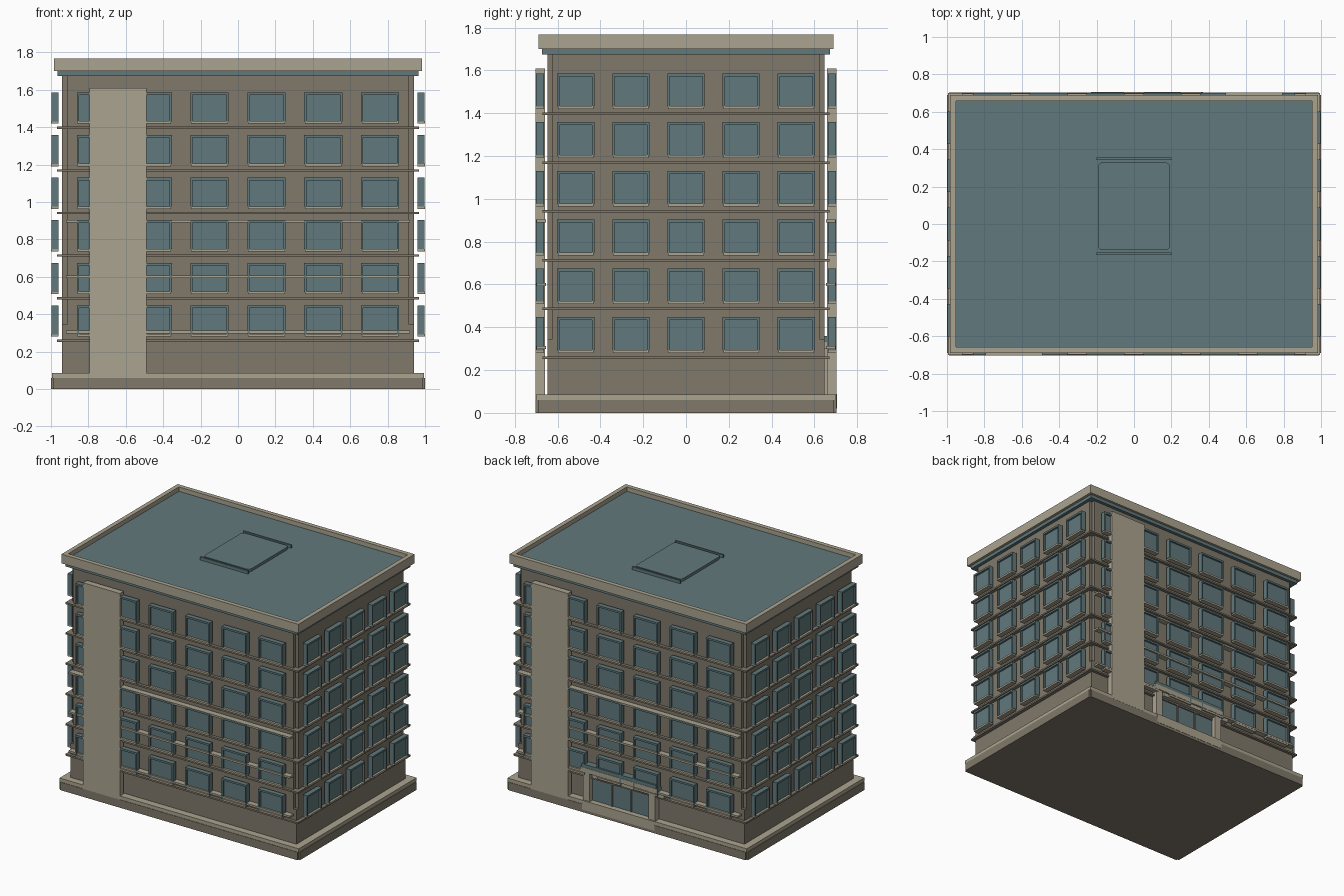
import bpy, bmesh
from mathutils import Matrix, Vector

if "Cube" in bpy.data.objects:
    bpy.data.objects.remove(bpy.data.objects["Cube"])


def material(name, rgb):
    m = bpy.data.materials.new(name)
    m.use_nodes = True
    m.diffuse_color = (*rgb, 1)
    m.node_tree.nodes["Principled BSDF"].inputs["Base Color"].default_value = (*rgb, 1)
    return m


TAN = material("light tan stone", (0.41, 0.37, 0.28))
BROWN = material("brown wall", (0.215, 0.19, 0.145))
TEAL = material("teal glass", (0.12, 0.19, 0.2))


def finish(name, bm, mat):
    bmesh.ops.recalc_face_normals(bm, faces=bm.faces)
    me = bpy.data.meshes.new(name)
    bm.to_mesh(me)
    bm.free()
    me.materials.append(mat)
    ob = bpy.data.objects.new(name, me)
    bpy.context.collection.objects.link(ob)
    return ob


def add_box(bm, x, y, z, turn=None):
    """Box spanning the given (low, high) ranges, optionally turned."""
    size = [b - a for a, b in (x, y, z)]
    mid = [(a + b) / 2 for a, b in (x, y, z)]
    m = Matrix.Translation(mid) @ Matrix.Diagonal((*size, 1))
    bmesh.ops.create_cube(bm, size=1, matrix=(turn or Matrix()) @ m)


def boxes(name, mat, *spans):
    bm = bmesh.new()
    for s in spans:
        add_box(bm, *s)
    return finish(name, bm, mat)


def sym(a):
    return (-a, a)


def prism(name, mat, outline, z0, z1):
    bm = bmesh.new()
    face = bm.faces.new([bm.verts.new((x, y, z0)) for x, y in outline])
    out = bmesh.ops.extrude_face_region(bm, geom=[face])
    top = [v for v in out["geom"] if isinstance(v, bmesh.types.BMVert)]
    bmesh.ops.translate(bm, verts=top, vec=Vector((0, 0, z1 - z0)))
    return finish(name, bm, mat)


def notched(hx, hy, n):
    """Rectangle outline with a small square cut from each corner."""
    pts = []
    for sx, sy in ((1, 1), (-1, 1), (-1, -1), (1, -1)):
        corner = [(sx * hx, sy * (hy - n)), (sx * (hx - n), sy * (hy - n)),
                  (sx * (hx - n), sy * hy)]
        pts += corner if sx * sy > 0 else corner[::-1]
    return pts


def ring(name, mat, hx, hy, w, z):
    return boxes(name, mat,
                 (sym(hx), (-hy, w - hy), z), (sym(hx), (hy - w, hy), z),
                 ((-hx, w - hx), sym(hy - w), z), ((hx - w, hx), sym(hy - w), z))


# Plinth and walls
prism("plinth", BROWN, notched(1, 0.703, 0.012), 0, 0.06)
boxes("plinth_cap", TAN, (sym(0.995), sym(0.7), (0.06, 0.087)))
boxes("ground_wall", BROWN, (sym(0.94), sym(0.648), (0.087, 0.345)))
prism("upper_wall", BROWN, notched(0.94, 0.648, 0.025), 0.345, 1.68)

# Roof, parapet and hatch
boxes("roof_slab", TEAL, (sym(0.965), sym(0.672), (1.675, 1.735)))
ring("parapet", TAN, 0.985, 0.69, 0.033, (1.7, 1.768))
hatch = boxes("roof_hatch", TEAL, (sym(0.193), (-0.14, 0.33), (1.73, 1.755)))
bevel = hatch.modifiers.new("round corners", "BEVEL")
bevel.width = 0.025
bevel.segments = 3
bevel.limit_method = "WEIGHT"
weights = hatch.data.attributes.new("bevel_weight_edge", "FLOAT", "EDGE")
for e in hatch.data.edges:
    a, b = (hatch.data.vertices[i].co for i in e.vertices)
    weights.data[e.index].value = float(abs(a.z - b.z) > 0.01)
boxes("hatch_rails", TEAL, (sym(0.2), (0.343, 0.356), (1.73, 1.758)),
      (sym(0.2), (-0.166, -0.153), (1.73, 1.758)))

# Floor belts
FLOORS = [0.28 + 0.2278 * i for i in range(6)]
for i, z in enumerate(FLOORS):
    ring(f"floor_belt_{i + 1}", BROWN, 0.967, 0.67, 0.05, (z - 0.028, z - 0.016))

# Windows: pane, raised frame and sill, one set per wall
WALLS = {  # quarter turns, outer distance, columns, spacing, half width
    "front": (0, 0.7, 6, 0.304, 0.102), "right": (1, 0.997, 5, 0.2575, 0.087),
    "back": (2, 0.7, 6, 0.304, 0.102), "left": (3, 0.997, 5, 0.2575, 0.087)}
for side, (turns, d, count, step, hw) in WALLS.items():
    turn = Matrix.Rotation(turns * 1.5707963, 4, "Z")
    glass, sills = bmesh.new(), bmesh.new()
    for z in FLOORS:
        top = z + 0.167
        for c in range(count):
            x = (c - (count - 1) / 2) * step
            a, b = x - hw, x + hw
            depth = (-d, 0.037 - d)
            add_box(glass, (a, b), (0.015 - d, 0.037 - d), (z + 0.012, top), turn)
            add_box(glass, (a, a + 0.011), depth, (z + 0.012, top), turn)
            add_box(glass, (b - 0.011, b), depth, (z + 0.012, top), turn)
            add_box(glass, (a, b), depth, (top - 0.014, top), turn)
            add_box(sills, (a + 0.004, b - 0.004), (-d - 0.002, 0.037 - d),
                    (z, z + 0.014), turn)
    finish(f"{side}_windows", glass, TEAL)
    finish(f"{side}_window_sills", sills, TAN)

# Tall slabs and long rails on the front and back
for side, s in (("front", 1), ("back", -1)):
    def span(a, b):
        return tuple(sorted((s * a, s * b)))
    boxes(f"{side}_tall_slab", TAN,
          (span(-0.795, -0.49), span(-0.704, -0.658), (0.06, 1.61)))
    for i, z in enumerate((0.305, 0.6, 0.897)):
        boxes(f"{side}_rail_{i + 1}", TAN,
              (sym(0.92), span(-0.698, -0.655), (z - 0.007, z + 0.007)))

# Back entrance
CX = 0.07
boxes("entrance_posts", TAN,
      ((CX - 0.3, CX - 0.245), (0.64, 0.695), (0.087, 0.3)),
      ((CX + 0.245, CX + 0.3), (0.64, 0.695), (0.087, 0.3)),
      (sym(0.3 + 0), (0.64, 0.69), (0.27, 0.3)))
boxes("entrance_step", TAN, ((CX - 0.3, CX + 0.3), (0.69, 0.705), (0.02, 0.089)))
boxes("entrance_doors", TEAL, ((CX - 0.245, CX + 0.245), (0.645, 0.66), (0.087, 0.28)))
boxes("door_bars", BROWN, *[((CX + x - 0.005, CX + x + 0.005), (0.655, 0.668), (0.087, 0.28))
                            for x in (-0.08, 0.08)])
boxes("canopy_beam", TAN, ((CX - 0.32, CX + 0.32), (0.64, 0.7), (0.3, 0.335)))
boxes("canopy_top", TEAL, ((CX - 0.31, CX + 0.31), (0.64, 0.698), (0.335, 0.36)))
